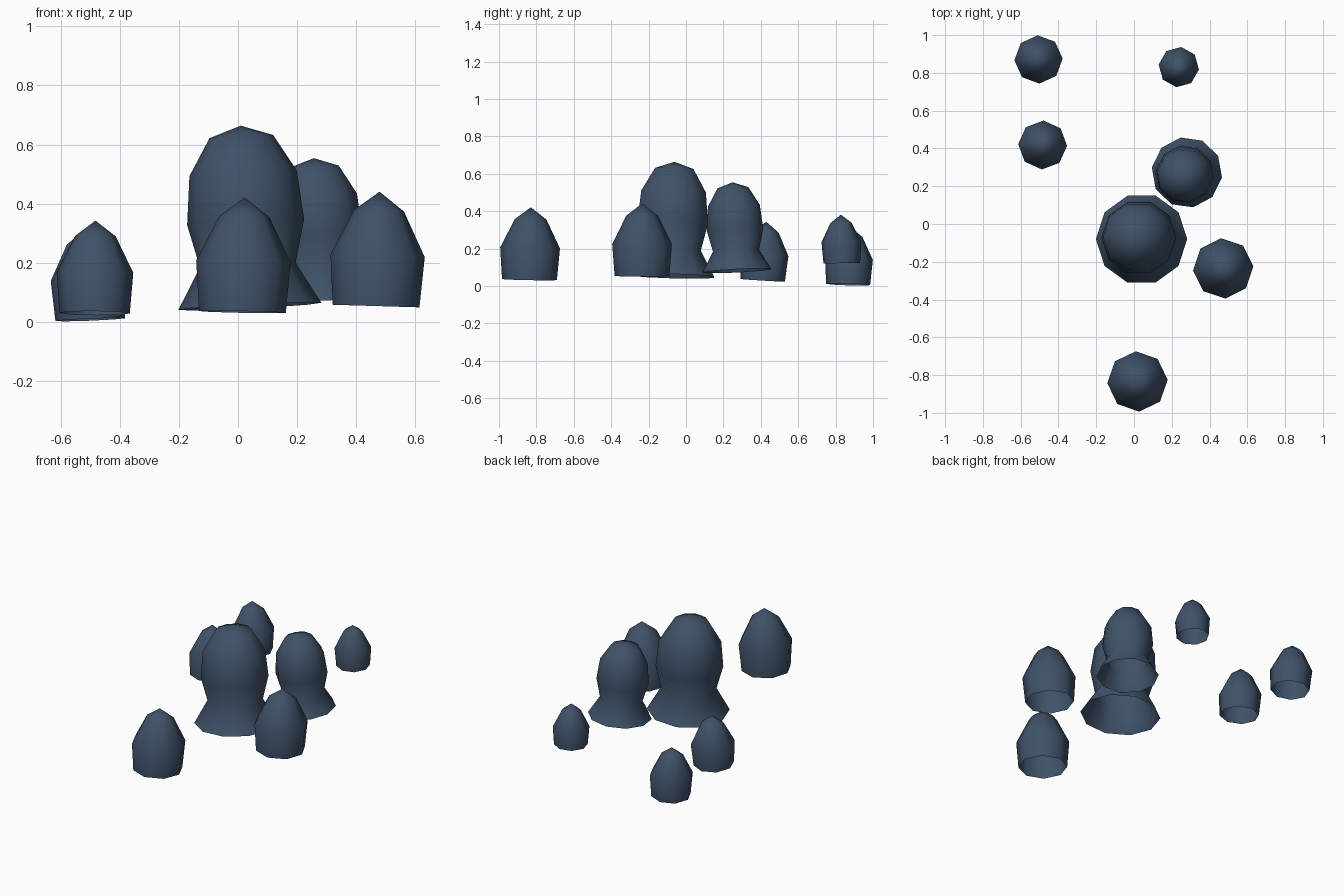
import bpy, bmesh, math
from mathutils import Vector, Matrix

cube = bpy.data.objects.get("Cube")
if cube:
    bpy.data.objects.remove(cube)

slate = bpy.data.materials.new("slate blue")
slate.use_nodes = True
slate.diffuse_color = (0.05, 0.085, 0.14, 1)
slate.node_tree.nodes["Principled BSDF"].inputs["Base Color"].default_value = slate.diffuse_color

# Profiles as (radius, height), from the open rim to just below the tip
WAISTED = [(0.242, 0), (0.162, 0.14), (0.198, 0.285), (0.182, 0.45), (0.108, 0.575)]
BUD = [(0.147, 0), (0.16, 0.17), (0.085, 0.322)]


def lathe(name, profile, tip, sides, base, axis, scale, turn):
    """Open-bottomed turned shape, leaning along axis, with a pointed tip."""
    bm = bmesh.new()
    rings = []
    for r, z in profile:
        rings.append([bm.verts.new((r * math.cos(a), r * math.sin(a), z))
                      for a in (math.tau * i / sides for i in range(sides))])
    top = bm.verts.new((0, 0, tip))
    for i in range(sides):
        j = (i + 1) % sides
        for low, high in zip(rings, rings[1:]):
            bm.faces.new((low[i], low[j], high[j], high[i]))
        bm.faces.new((rings[-1][i], rings[-1][j], top))
    for face in bm.faces:
        face.smooth = True
    lean = Vector((0, 0, 1)).rotation_difference(Vector((*axis, 1)))
    bm.transform(Matrix.Translation(base) @ lean.to_matrix().to_4x4()
                 @ Matrix.Rotation(math.radians(turn), 4, "Z") @ Matrix.Scale(scale, 4))
    mesh = bpy.data.meshes.new(name)
    bm.to_mesh(mesh)
    bm.free()
    mesh.materials.append(slate)
    bpy.context.collection.objects.link(bpy.data.objects.new(name, mesh))


# Two tall waisted caps
lathe("large_cap", WAISTED, 0.612, 10, (0.04, -0.08, 0.053), (-0.05, 0.03), 1, 0)
lathe("medium_cap", WAISTED, 0.612, 10, (0.28, 0.273, 0.081), (-0.05, -0.05), 0.775, -8)

# Small buds scattered around them: base, lean, scale, turn
buds = {
    "front_bud": ((0.015, -0.837, 0.034), (0.02, 0.02), 1, 3),
    "left_bud": ((0.467, -0.235, 0.054), (0.03, 0), 1, 4),
    "right_bud": ((-0.485, 0.41, 0.03), (0.01, 0.06), 0.81, -2),
    "back_right_bud": ((-0.5, 0.867, 0.008), (-0.04, 0.03), 0.8, 2),
    "back_left_bud": ((0.237, 0.833, 0.122), (0, -0.02), 0.67, -7),
}
for name, (base, axis, scale, turn) in buds.items():
    lathe(name, BUD, 0.387, 8, base, axis, scale, turn)
